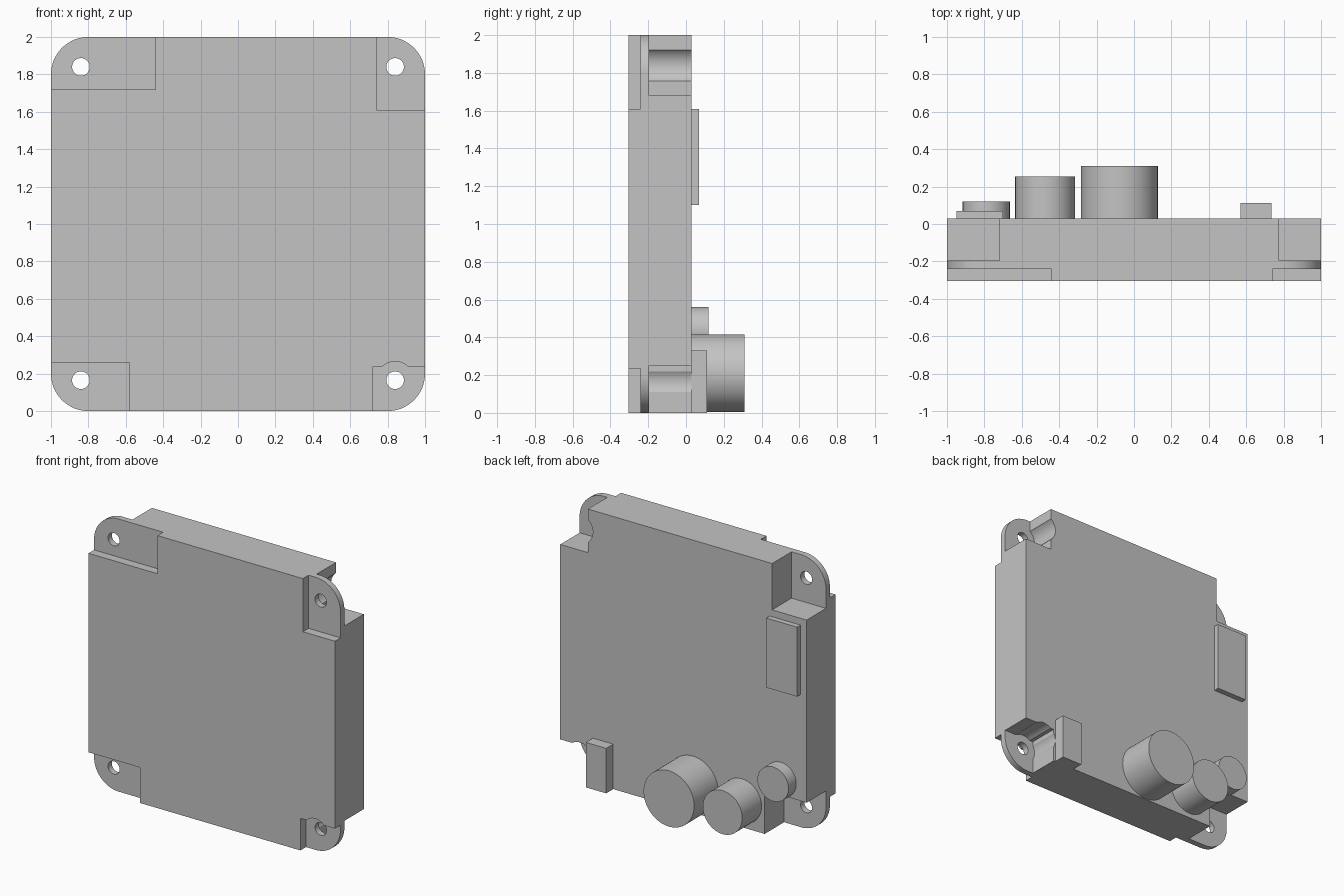
import bpy
import bmesh
import math
from mathutils import Matrix, Vector

default_cube = bpy.data.objects.get("Cube")
if default_cube:
    bpy.data.objects.remove(default_cube, do_unlink=True)

# Single neutral grey finish
grey = bpy.data.materials.new("plain grey")
grey.use_nodes = True
grey.diffuse_color = (0.55, 0.55, 0.55, 1)
grey.node_tree.nodes["Principled BSDF"].inputs["Base Color"].default_value = grey.diffuse_color

# Depth planes: front face, mounting tab faces, rear face
FRONT, TAB_FRONT, TAB_BACK, REAR = -0.305, -0.24, -0.195, 0.03
OUT = 0.1  # cutter overshoot
HOLE_X, HOLE_LOW, HOLE_HIGH = 0.84, 0.165, 1.84


def finish(name, bm):
    bmesh.ops.recalc_face_normals(bm, faces=bm.faces)
    mesh = bpy.data.meshes.new(name)
    bm.to_mesh(mesh)
    bm.free()
    obj = bpy.data.objects.new(name, mesh)
    bpy.context.collection.objects.link(obj)
    mesh.materials.append(grey)
    return obj


def box(name, x0, x1, y0, y1, z0, z1):
    bm = bmesh.new()
    size = Matrix.Diagonal((x1 - x0, y1 - y0, z1 - z0, 1))
    centre = Matrix.Translation(((x0 + x1) / 2, (y0 + y1) / 2, (z0 + z1) / 2))
    bmesh.ops.create_cube(bm, size=1, matrix=centre @ size)
    return finish(name, bm)


def cylinder(name, x, z, radius, y0, y1):
    bm = bmesh.new()
    place = Matrix.Translation((x, (y0 + y1) / 2, z)) @ Matrix.Rotation(math.pi / 2, 4, "X")
    bmesh.ops.create_cone(bm, cap_ends=True, segments=64, radius1=radius,
                          radius2=radius, depth=y1 - y0, matrix=place)
    return finish(name, bm)


def rounded_slab(name, radius, steps=16):
    bm = bmesh.new()
    verts = []
    for corner, (sx, sz) in enumerate([(1, 1), (-1, 1), (-1, -1), (1, -1)]):
        for i in range(steps + 1):
            a = (corner + i / steps) * math.pi / 2
            verts.append(bm.verts.new((sx * (1 - radius) + radius * math.cos(a), FRONT,
                                       1 + sz * (1 - radius) + radius * math.sin(a))))
    face = bm.faces.new(verts)
    new = bmesh.ops.extrude_face_region(bm, geom=[face])["geom"]
    bmesh.ops.translate(bm, verts=[v for v in new if isinstance(v, bmesh.types.BMVert)],
                        vec=Vector((0, REAR - FRONT, 0)))
    return finish(name, bm)


def activate(obj):
    bpy.ops.object.select_all(action="DESELECT")
    obj.select_set(True)
    bpy.context.view_layer.objects.active = obj


def cut(target, cutter):
    cutter.hide_render = True
    mod = target.modifiers.new("cut", "BOOLEAN")
    mod.operation = "DIFFERENCE"
    mod.solver = "EXACT"
    mod.object = cutter
    activate(target)
    bpy.ops.object.modifier_apply(modifier=mod.name)
    bpy.data.objects.remove(cutter, do_unlink=True)


def smooth(obj):
    activate(obj)
    bpy.ops.object.shade_smooth_by_angle(angle=math.radians(30))


housing = rounded_slab("housing", 0.2)

# Corner pockets (side, top?, wall x, floor z) on each face leave thin mounting tabs
front_pockets = [(-1, True, 0.44, 1.72), (1, True, 0.74, 1.61),
                 (-1, False, 0.58, 0.26), (1, False, 0.72, 0.235)]
rear_pockets = [(-1, True, 0.72, 1.66), (1, True, 0.775, 1.68),
                (-1, False, 0.66, 0.32), (1, False, 0.75, 0.25)]
for pockets, y0, y1 in ((front_pockets, FRONT - OUT, TAB_FRONT),
                        (rear_pockets, TAB_BACK, REAR + OUT)):
    for side, top, wall, level in pockets:
        xa, xb = sorted((side * wall, side * (1 + OUT)))
        za, zb = (level, 2 + OUT) if top else (-OUT, level)
        cut(housing, box("pocket_cutter", xa, xb, y0, y1, za, zb))

# Round screw-head clearances
cut(housing, cylinder("clearance_cutter", HOLE_X, HOLE_LOW, 0.1, FRONT - OUT, TAB_FRONT))
for z in (HOLE_LOW, HOLE_HIGH):
    cut(housing, cylinder("clearance_cutter", HOLE_X, z, 0.105, TAB_BACK, REAR + OUT))

# Screw holes through the four tabs
for x in (-HOLE_X, HOLE_X):
    for z in (HOLE_LOW, HOLE_HIGH):
        cut(housing, cylinder("hole_cutter", x, z, 0.047, FRONT - OUT, REAR + OUT))
smooth(housing)

# Rear components
for name, x, z, radius, depth in (("large_capacitor", -0.078, 0.21, 0.205, 0.31),
                                  ("medium_capacitor", -0.475, 0.195, 0.16, 0.255),
                                  ("small_capacitor", -0.79, 0.435, 0.126, 0.12)):
    smooth(cylinder(name, x, z, radius, REAR, depth))
box("flat_chip", -0.95, -0.7, REAR, 0.07, 1.1, 1.61)
box("connector_block", 0.57, 0.735, REAR, 0.112, 0, 0.33)
